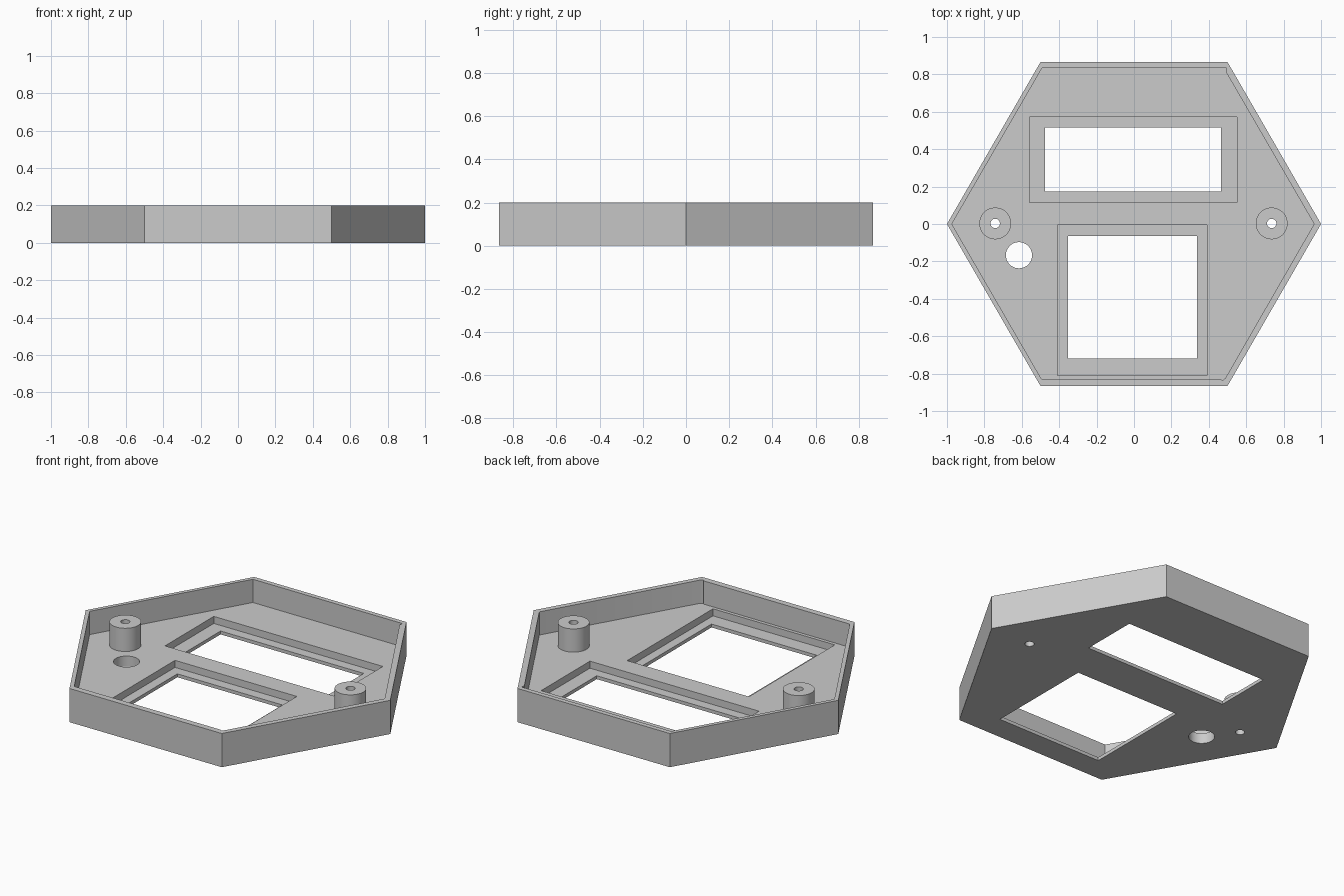
import bpy
import bmesh
from math import cos, sin, pi, radians

if "Cube" in bpy.data.objects:
    bpy.data.objects.remove(bpy.data.objects["Cube"], do_unlink=True)

HEIGHT, FLOOR, LEDGE = 0.2, 0.062, 0.02
OVER = 0.1  # how far cutters reach past the body

grey = bpy.data.materials.new("plain grey")
grey.use_nodes = True
grey.diffuse_color = (0.6, 0.6, 0.6, 1)
grey.node_tree.nodes["Principled BSDF"].inputs["Base Color"].default_value = (0.6, 0.6, 0.6, 1)


def prism(name, outline, z0, z1):
    """Extrude a counter-clockwise outline from z0 to z1."""
    bm = bmesh.new()
    face = bm.faces.new([bm.verts.new((x, y, z0)) for x, y in outline])
    top = bmesh.ops.extrude_face_region(bm, geom=[face])["geom"]
    moved = [v for v in top if isinstance(v, bmesh.types.BMVert)]
    bmesh.ops.translate(bm, verts=moved, vec=(0, 0, z1 - z0))
    bmesh.ops.recalc_face_normals(bm, faces=bm.faces)
    mesh = bpy.data.meshes.new(name)
    bm.to_mesh(mesh)
    bm.free()
    mesh.materials.append(grey)
    obj = bpy.data.objects.new(name, mesh)
    bpy.context.collection.objects.link(obj)
    return obj


def circle(x, y, r, n=48):
    return [(x + r * cos(2 * pi * i / n), y + r * sin(2 * pi * i / n)) for i in range(n)]


def rect(x0, x1, y0, y1):
    return [(x0, y0), (x1, y0), (x1, y1), (x0, y1)]


def combine(body, tool, operation):
    """Apply a boolean to the body and discard the tool."""
    mod = body.modifiers.new(operation, "BOOLEAN")
    mod.operation, mod.object, mod.solver = operation, tool, "EXACT"
    bpy.context.view_layer.objects.active = body
    bpy.ops.object.modifier_apply(modifier=mod.name)
    bpy.data.objects.remove(tool, do_unlink=True)


# Hexagonal tray with a thin rim
case = prism("hexagonal_case", circle(0, 0, 1, 6), 0, HEIGHT)
inside = [(0.963, 0), (0.492, 0.812), (0.492, 0.838), (-0.489, 0.838),
          (-0.974, 0), (-0.494, -0.83), (0.465, -0.83), (0.472, -0.838), (0.488, -0.825)]
combine(case, prism("tray_cutter", inside, FLOOR, HEIGHT + OVER), "DIFFERENCE")

# Two windows, each with a recessed ledge around it
windows = [
    (rect(-0.56, 0.55, 0.115, 0.573), rect(-0.475, 0.465, 0.173, 0.515)),
    (rect(-0.41, 0.39, -0.81, -0.005), rect(-0.353, 0.337, -0.72, -0.065)),
]
for recess, opening in windows:
    combine(case, prism("recess_cutter", recess, LEDGE, HEIGHT), "DIFFERENCE")
    combine(case, prism("opening_cutter", opening, -OVER, HEIGHT), "DIFFERENCE")

# Screw posts, bored right through the floor
for x in (-0.742, 0.736):
    combine(case, prism("screw_post", circle(x, 0.003, 0.085), FLOOR / 2, HEIGHT), "UNION")
    combine(case, prism("bore_cutter", circle(x, 0.003, 0.025, 32), -OVER, HEIGHT + OVER), "DIFFERENCE")

# Round cable hole
combine(case, prism("hole_cutter", circle(-0.615, -0.167, 0.07), -OVER, HEIGHT), "DIFFERENCE")

bpy.ops.object.select_all(action="DESELECT")
case.select_set(True)
bpy.context.view_layer.objects.active = case
bpy.ops.object.shade_smooth_by_angle(angle=radians(30))
